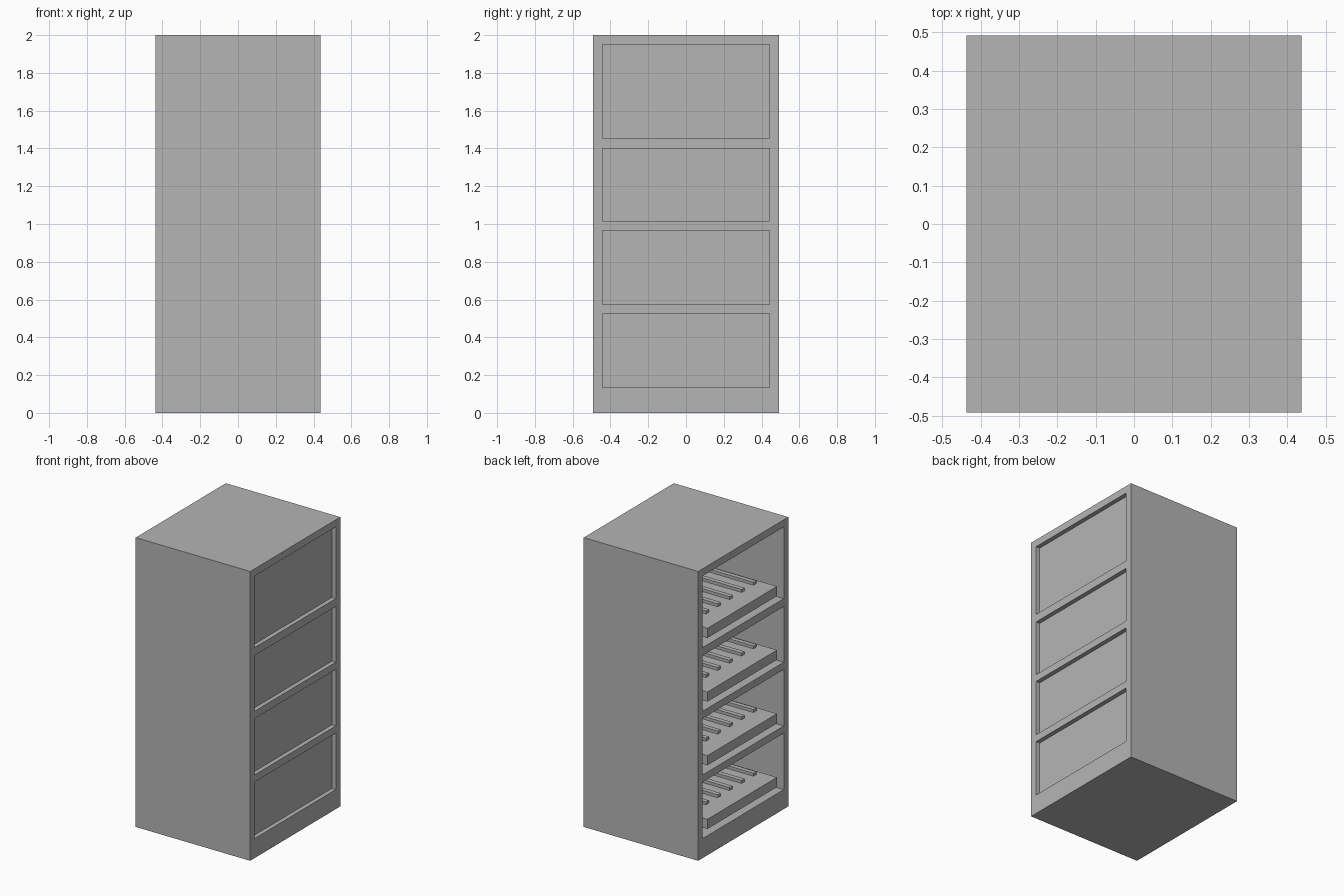
import bpy
import bmesh
from mathutils import Matrix, Vector

default = bpy.data.objects.get("Cube")
if default:
    bpy.data.objects.remove(default, do_unlink=True)

grey = bpy.data.materials.new("plain grey")
grey.use_nodes = True
colour = (0.46, 0.46, 0.46, 1)
grey.diffuse_color = colour
grey.node_tree.nodes["Principled BSDF"].inputs["Base Color"].default_value = colour


def boxes(name, bounds):
    """One object made of boxes, each given by its low and high corner."""
    bm = bmesh.new()
    for low, high in bounds:
        low, high = Vector(low), Vector(high)
        place = Matrix.Translation((low + high) / 2) @ Matrix.Diagonal((*(high - low), 1))
        bmesh.ops.create_cube(bm, size=1, matrix=place)
    mesh = bpy.data.meshes.new(name)
    bm.to_mesh(mesh)
    bm.free()
    mesh.materials.append(grey)
    obj = bpy.data.objects.new(name, mesh)
    bpy.context.collection.objects.link(obj)
    return obj


HALF_X, HALF_Y, HEIGHT = 0.4375, 0.492, 2.0
OPEN_Y = 0.443
compartments = [(0.135, 0.525), (0.575, 0.965), (1.015, 1.40), (1.455, 1.95)]

# Cabinet: compartments open on one side, shallow recessed panels on the other
cabinet = boxes("cabinet", [((-HALF_X, -HALF_Y, 0), (HALF_X, HALF_Y, HEIGHT))])
cuts = []
for low, high in compartments:
    cuts.append(((-0.6, -OPEN_Y, low), (0.39, OPEN_Y, high)))
    cuts.append(((HALF_X - 0.03, -OPEN_Y, low), (0.6, OPEN_Y, high)))
cutter = boxes("compartment_cutter", cuts)
cutter.hide_render = True
cut = cabinet.modifiers.new("compartments", "BOOLEAN")
cut.operation = "DIFFERENCE"
cut.solver = "EXACT"
cut.object = cutter
bpy.context.view_layer.objects.active = cabinet
bpy.ops.object.modifier_apply(modifier=cut.name)
bpy.data.objects.remove(cutter, do_unlink=True)

# Raised shelves with a row of bars on each
for number, (low, high) in enumerate(compartments, 1):
    bottom, top = low + 0.04, low + 0.107
    boxes(f"shelf_{number}", [((-0.43, -0.38, bottom), (0.38, 0.38, top))])
    bars = []
    for i in range(6):
        y = (i - 2.5) * 0.13
        bars.append(((-0.3, y - 0.016, top - 0.005), (0.3, y + 0.016, top + 0.02)))
    boxes(f"shelf_bars_{number}", bars)
